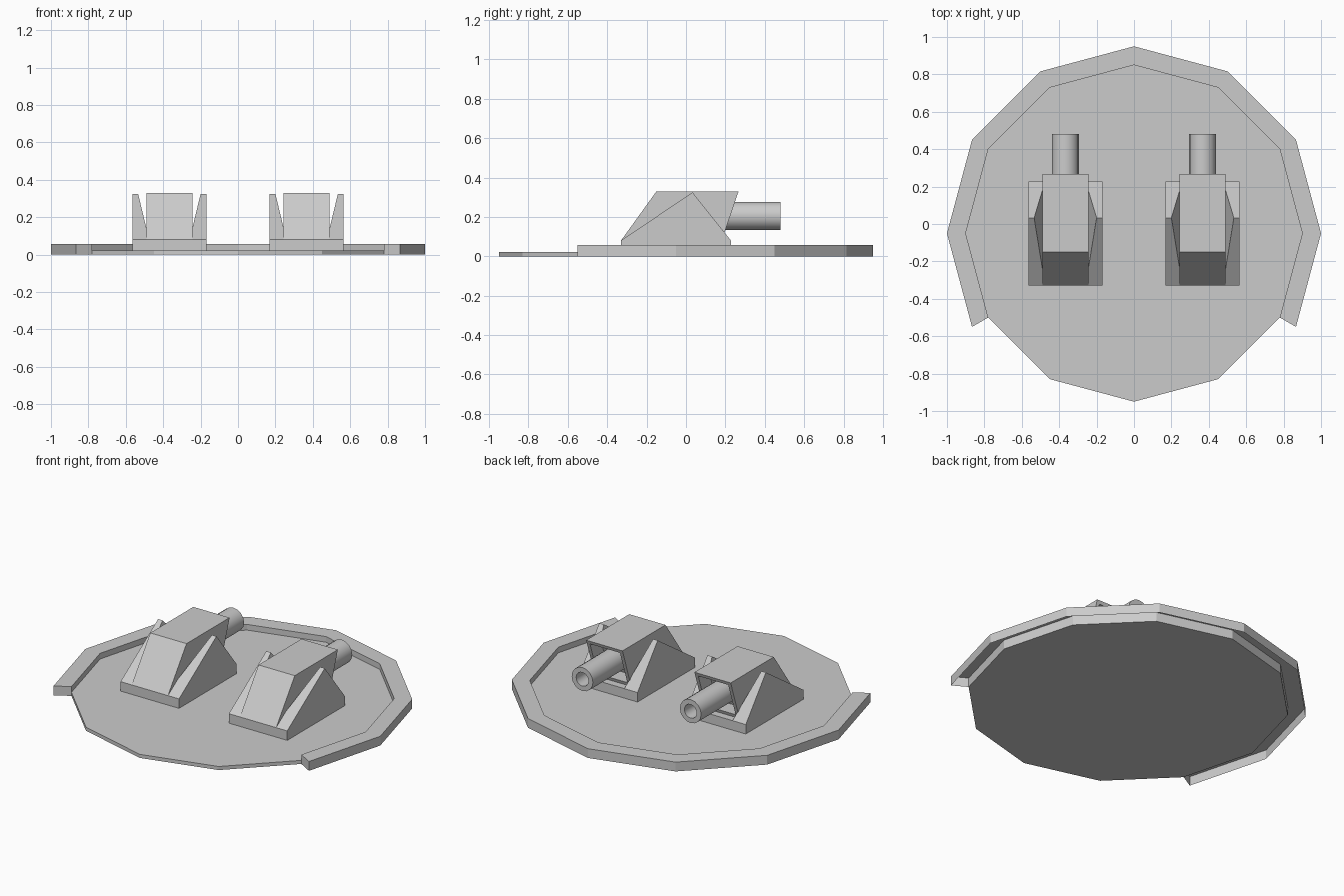
import bpy, bmesh, math
from mathutils import Vector

if "Cube" in bpy.data.objects:
    bpy.data.objects.remove(bpy.data.objects["Cube"])


def finish(name, bm, normals=True):
    if normals:
        bmesh.ops.recalc_face_normals(bm, faces=bm.faces)
    me = bpy.data.meshes.new(name)
    bm.to_mesh(me)
    bm.free()
    ob = bpy.data.objects.new(name, me)
    bpy.context.collection.objects.link(ob)
    return ob


def prism(bm, profile, x0, x1):
    """Extrude a (y, z) profile from x0 to x1; returns side faces in order."""
    a = [bm.verts.new((x0, y, z)) for y, z in profile]
    b = [bm.verts.new((x1, y, z)) for y, z in profile]
    n = len(profile)
    bm.faces.new(a)
    bm.faces.new(b[::-1])
    return [bm.faces.new((a[i], b[i], b[(i + 1) % n], a[(i + 1) % n])) for i in range(n)]


def polar(r, k, z):
    t = math.radians(30 * k)
    return (r * math.cos(t), r * math.sin(t) - 0.05, z)


# Twelve-sided floor disc
bm = bmesh.new()
low = [bm.verts.new(polar(0.9, k, 0)) for k in range(12)]
top = [bm.verts.new(polar(0.9, k, 0.022)) for k in range(12)]
bm.faces.new(low)
bm.faces.new(top)
for i in range(12):
    j = (i + 1) % 12
    bm.faces.new((low[i], low[j], top[j], top[i]))
finish("floor_disc", bm)

# Raised rim around two thirds of the disc, open underneath
bm = bmesh.new()
section = [(1.0, 0), (1.0, 0.057), (0.9, 0.057), (0.9, 0)]
rows = [[bm.verts.new(polar(r, k, z)) for r, z in section] for k in range(-1, 8)]
for p, q in zip(rows, rows[1:]):
    for i in range(3):
        bm.faces.new((p[i], q[i], q[i + 1], p[i + 1]))
bm.faces.new(rows[0][::-1])
bm.faces.new(rows[-1])
finish("rim", bm)


def gun(cx, side):
    # Mounting plate
    bm = bmesh.new()
    prism(bm, [(-0.33, 0.022), (-0.33, 0.08), (0.228, 0.08), (0.228, 0.022)],
          cx - 0.198, cx + 0.198)
    finish(side + "_mount_plate", bm)

    # Housing with a recessed slanted opening
    bm = bmesh.new()
    faces = prism(bm, [(-0.33, 0.08), (-0.15, 0.33), (0.267, 0.33), (0.182, 0.08)],
                  cx - 0.123, cx + 0.123)
    bmesh.ops.recalc_face_normals(bm, faces=bm.faces)
    mouth = faces[2]
    bmesh.ops.inset_region(bm, faces=[mouth], thickness=0.03)
    inner = bmesh.ops.extrude_discrete_faces(bm, faces=[mouth])["faces"][0]
    bmesh.ops.translate(bm, verts=inner.verts, vec=(0, -0.1, 0))
    finish(side + "_housing", bm, False)

    # Triangular cheek supports, tapering inward to the housing
    for s, tag in ((-1, "left"), (1, "right")):
        bm = bmesh.new()
        tri = [(-0.33, 0.08, 0.108), (0.228, 0.08, 0.108), (0.033, 0.325, 0.167)]
        out = [bm.verts.new((cx + s * 0.198, y, z)) for y, z, _ in tri]
        inn = [bm.verts.new((cx + s * w, y, z)) for y, z, w in tri]
        bm.faces.new(out)
        bm.faces.new(inn)
        for i in range(3):
            j = (i + 1) % 3
            bm.faces.new((out[i], out[j], inn[j], inn[i]))
        finish(f"{side}_{tag}_support", bm)

    # Hollow barrel, revolved about the y direction
    bm = bmesh.new()
    path = [(0, 0.09), (0.072, 0.09), (0.072, 0.48), (0.042, 0.48), (0.042, 0.36), (0, 0.36)]
    vs = [bm.verts.new((cx + r, y, 0.205)) for r, y in path]
    es = [bm.edges.new(e) for e in zip(vs, vs[1:])]
    bmesh.ops.spin(bm, geom=vs + es, cent=Vector((cx, 0, 0.205)), axis=(0, 1, 0),
                   angle=2 * math.pi, steps=16)
    bmesh.ops.remove_doubles(bm, verts=bm.verts, dist=1e-4)
    ob = finish(side + "_barrel", bm)
    bpy.ops.object.select_all(action="DESELECT")
    ob.select_set(True)
    bpy.context.view_layer.objects.active = ob
    bpy.ops.object.shade_smooth_by_angle(angle=math.radians(35))


gun(-0.367, "left")
gun(0.367, "right")
